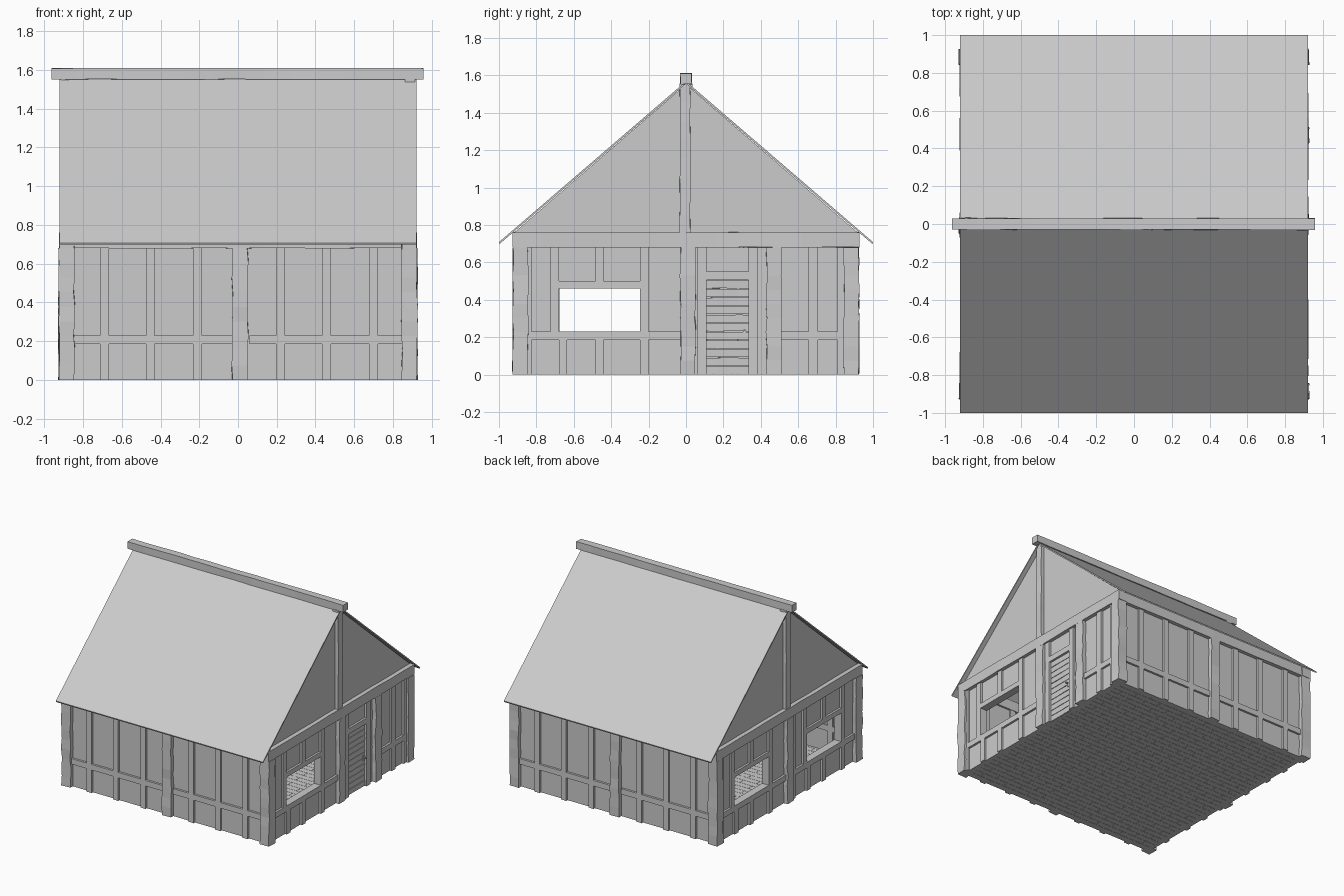
import bpy, bmesh, math, random
from mathutils import Matrix

if "Cube" in bpy.data.objects:
    bpy.data.objects.remove(bpy.data.objects["Cube"])

random.seed(4)


def finish(name, bm, turn=0):
    """Turn a bmesh into an object, rotated by quarter turns about z."""
    bmesh.ops.rotate(bm, verts=bm.verts, cent=(0, 0, 0),
                     matrix=Matrix.Rotation(turn * math.pi / 2, 3, 'Z'))
    bmesh.ops.recalc_face_normals(bm, faces=bm.faces)
    me = bpy.data.meshes.new(name)
    bm.to_mesh(me)
    bm.free()
    ob = bpy.data.objects.new(name, me)
    bpy.context.collection.objects.link(ob)
    return ob


def add_box(bm, lo, hi, rough=0.0, rings=1):
    """Box made of rings along its longest axis; rough jitters the hewn edges."""
    size = [h - l for l, h in zip(lo, hi)]
    ax = size.index(max(size))
    p, q = [i for i in range(3) if i != ax]
    prev = first = None
    for i in range(rings + 1):
        ring = []
        for a, b in ((0, 0), (1, 0), (1, 1), (0, 1)):
            co = [0, 0, 0]
            co[ax] = lo[ax] + size[ax] * i / rings
            co[p] = lo[p] + size[p] * a + random.uniform(-rough, rough)
            co[q] = lo[q] + size[q] * b + random.uniform(-rough, rough)
            ring.append(bm.verts.new(co))
        if prev:
            for k in range(4):
                bm.faces.new((prev[k], prev[(k + 1) % 4], ring[(k + 1) % 4], ring[k]))
        else:
            first = ring
        prev = ring
    bm.faces.new(first)
    bm.faces.new(prev)


def wall_boxes(name, rects, turn, inner, outer, rough=0.0, rings=1):
    """Boxes on one wall; each rect is (u0, u1, z0, z1), depth measured outward."""
    bm = bmesh.new()
    for u0, u1, z0, z1 in rects:
        add_box(bm, (u0, -outer, z0), (u1, -inner, z1), rough, rings)
    return finish(name, bm, turn)


def prism(name, profile, x0, x1):
    """Extrude a (y, z) profile along x."""
    bm = bmesh.new()
    f = bm.faces.new([bm.verts.new((x0, y, z)) for y, z in profile])
    ext = bmesh.ops.extrude_face_region(bm, geom=[f])['geom']
    bmesh.ops.translate(bm, vec=(x1 - x0, 0, 0),
                        verts=[v for v in ext if isinstance(v, bmesh.types.BMVert)])
    return finish(name, bm)


TOP, R0, R1 = 0.68, 0.185, 0.23      # underside of top beam, rail bottom and top
W0, W1 = 0.23, 0.46                  # window sill and head


def plain_half(s):
    """Half wall without openings: three studs and a rail, shifted by s."""
    studs = [(c + s - 0.023, c + s + 0.023, 0, TOP) for c in (-0.69, -0.453, -0.21)]
    return studs + [(-0.85 + s, -0.03 + s, R0, R1)]


def window_half(s):
    """Half wall with a window: frame, rail and short studs, shifted by s."""
    rects = [(-0.86, -0.825, 0, TOP), (-0.725, -0.68, R1, TOP), (-0.68, -0.635, 0, R0),
             (-0.485, -0.44, 0, R0), (-0.485, -0.44, 0.50, TOP),
             (-0.245, -0.2, 0, TOP), (-0.85, -0.03, R0, R1), (-0.68, -0.245, W1, 0.50)]
    return [(a + s, b + s, c, d) for a, b, c, d in rects]


door_half = [(0.06, 0.11, 0, TOP), (0.335, 0.385, 0, TOP), (0.11, 0.335, 0.505, 0.55),
             (0.655, 0.705, 0, TOP), (0.81, 0.86, 0, TOP), (0.50, 0.85, R0, R1)]

walls = {
    "front": (0, plain_half(0) + plain_half(0.91), [], []),
    "right": (1, window_half(0) + door_half, [(0.43, 0.51, 0, TOP)],
              [(-0.68, -0.245, W0, W1), (0.11, 0.335, 0, 0.505)]),
    "back": (2, plain_half(0) + plain_half(0.91), [], []),
    "left": (3, window_half(0) + window_half(0.92), [],
             [(-0.68, -0.245, W0, W1), (0.24, 0.675, W0, W1)]),
}

for side, (turn, studs, extra_posts, holes) in walls.items():
    # infill panels, split around the openings
    panels, u = [], -0.86
    for a, b, z0, z1 in holes:
        panels.append((u, a, 0, TOP))
        if z0 > 0:
            panels.append((a, b, 0, z0))
        panels.append((a, b, z1, TOP))
        u = b
    panels.append((u, 0.86, 0, TOP))
    wall_boxes(side + "_wall_panel", panels, turn, 0.86, 0.893)
    # studs and rails
    wall_boxes(side + "_studs", studs, turn, 0.848, 0.91)
    # hewn posts
    posts = [(-0.925, -0.845, 0, TOP), (-0.03, 0.05, 0, TOP)] + extra_posts
    wall_boxes(side + "_posts", posts, turn, 0.845, 0.925, 0.004, 9)
    # hewn top beam
    end = 0.928 if turn % 2 else 0.845
    wall_boxes(side + "_top_beam", [(-end, end, TOP, 0.76)], turn, 0.845, 0.922, 0.002, 12)

# door of horizontal boards with a handle
boards = [(0.11, 0.335, i * 0.0459 + 0.002, (i + 1) * 0.0459 - 0.002) for i in range(11)]
wall_boxes("door_boards", boards, 1, 0.87, 0.894, 0.001, 4)
wall_boxes("door_backing", [(0.11, 0.335, 0, 0.505)], 1, 0.865, 0.885)
wall_boxes("door_handle", [(0.306, 0.322, 0.21, 0.255)], 1, 0.893, 0.899)
wall_boxes("door_lever", [(0.308, 0.318, 0.232, 0.24)], 1, 0.893, 0.925)

# gable walls and king posts
for name, s in (("right", 1), ("left", -1)):
    prism(name + "_gable", [(-0.92, 0.758), (0.92, 0.758), (0, 1.552)], s * 0.86, s * 0.887)
    wall_boxes(name + "_king_post", [(-0.033, 0.022, 0.755, 1.555)], 2 - s, 0.862, 0.915, 0.002, 8)

# thin pitched roof
prism("roof", [(0, 1.568), (-1, 0.708), (-0.997, 0.698), (0, 1.555),
               (0.997, 0.698), (1, 0.708)], -0.922, 0.922)

# ridge beam
bm = bmesh.new()
add_box(bm, (-0.963, -0.03, 1.552), (0.958, 0.03, 1.61), 0.0015, 14)
finish("ridge_beam", bm)

# floor of short staggered boards over a thin slab
bm = bmesh.new()
add_box(bm, (-0.87, -0.87, 0.004), (0.87, 0.87, 0.012))
rows, width, length = 36, 1.78 / 36, 0.2225
for r in range(rows):
    y = -0.89 + r * width
    cuts = [-0.89 + length * (k + 0.5 * (r % 2)) for k in range(9)]
    cuts = sorted({-0.89, 0.89} | {c for c in cuts if -0.88 < c < 0.88})
    for a, b in zip(cuts, cuts[1:]):
        add_box(bm, (a + 0.001, y + 0.001, 0), (b - 0.001, y + width - 0.001, 0.016))
finish("floor_boards", bm)
